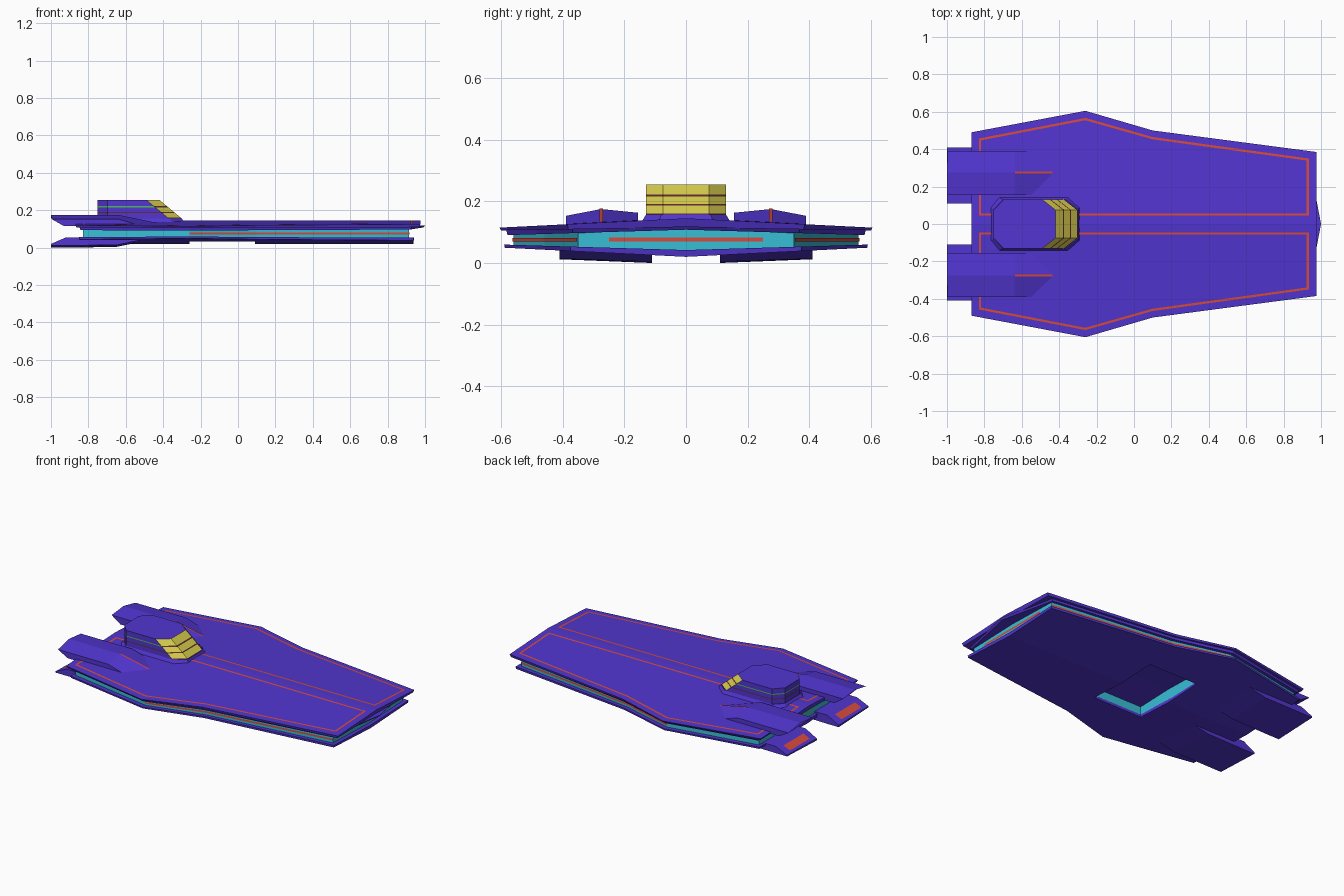
import bpy, bmesh
from mathutils import Vector

if "Cube" in bpy.data.objects:
    bpy.data.objects.remove(bpy.data.objects["Cube"])


def material(name, rgb):
    m = bpy.data.materials.new(name)
    m.use_nodes = True
    m.diffuse_color = (*rgb, 1)
    m.node_tree.nodes["Principled BSDF"].inputs["Base Color"].default_value = (*rgb, 1)
    return m


PURPLE = material("hull purple", (.084, .036, .631))
ORANGE = material("trim orange", (.68, .07, .045))
CYAN = material("core cyan", (.04, .515, .67))
YELLOW = material("window yellow", (.69, .62, .076))
GREEN = material("light green", (.08, .5, .1))
MAROON = material("seam maroon", (.12, .025, .03))


def build(name, verts, faces, mats, slots=None):
    """Create a flat shaded object with outward normals."""
    me = bpy.data.meshes.new(name)
    me.from_pydata(verts, [], faces)
    for m in mats:
        me.materials.append(m)
    for p, s in zip(me.polygons, slots or []):
        p.material_index = s
    bm = bmesh.new()
    bm.from_mesh(me)
    bmesh.ops.recalc_face_normals(bm, faces=bm.faces)
    bm.to_mesh(me)
    bm.free()
    ob = bpy.data.objects.new(name, me)
    bpy.context.collection.objects.link(ob)
    return ob


def ridged_plate(name, half, nose, top, bottom, mat, taper=1.0):
    """Plate with a centre ridge: top and bottom are (z at centre, slope by |y|)."""
    loop = [(half[0][0], 0)] + half + [(nose, 0)]
    loop += [(x, -y) for x, y in reversed(half)]
    n, h = len(loop), len(half) + 2
    verts = [(x, y, top[0] + top[1] * abs(y)) for x, y in loop]
    verts += [(x * taper, y * taper, bottom[0] + bottom[1] * abs(y)) for x, y in loop]
    port, starboard = list(range(h)), list(range(h - 1, n)) + [0]
    faces = [port, starboard, [i + n for i in port], [i + n for i in starboard]]
    faces += [(i, (i + 1) % n, (i + 1) % n + n, i + n) for i in range(n)]
    return build(name, verts, faces, [mat])


def loft(name, sections, mats, rule=lambda band, side: 0):
    """Skin between matching rings, with end caps; rule picks the material slot."""
    n = len(sections[0])
    verts = [v for s in sections for v in s]
    faces, slots = [], []
    for b in range(len(sections) - 1):
        for i in range(n):
            j = (i + 1) % n
            faces.append((b * n + i, b * n + j, (b + 1) * n + j, (b + 1) * n + i))
            slots.append(rule(b, i))
    faces += [list(range(n)), list(range(len(verts) - n, len(verts)))]
    return build(name, verts, faces, mats, slots + [0, 0])


def deck_z(y):
    return .145 - .05 * abs(y)


# Layered hull
deck = [(-.87, .49), (-.26, .605), (.1, .5), (.975, .385)]
ridged_plate("upper_deck", deck, .975, (.145, -.05), (.115, -.015), PURPLE, .992)
middle = [(-.85, .475), (-.26, .585), (.1, .485), (.93, .37)]
ridged_plate("nose_plate", middle, 1.0, (.118, -.01), (.108, -.03), PURPLE, .99)
belly = [(-.85, .475), (-.26, .59), (.1, .485), (.94, .375)]
lower = ridged_plate("belly_plate", belly, .94, (.042, .03), (.02, .05), PURPLE, .997)
core_line = [(-.83, .45), (-.26, .56), (.1, .46), (.915, .35)]
core = ridged_plate("core_band", core_line, .915, (.112, -.03), (.038, .03), CYAN)

# Hangar opening in the belly
bpy.ops.mesh.primitive_cube_add(size=1, location=(-.085, 0, .05))
cutter = bpy.context.object
cutter.name = "hangar_cutter"
cutter.scale = (.35, .5, .14)
cutter.hide_render = True
cutter.display_type = 'WIRE'
for ob in (lower, core):
    mod = ob.modifiers.new("hangar", 'BOOLEAN')
    mod.operation, mod.object, mod.solver = 'DIFFERENCE', cutter, 'EXACT'
bpy.context.view_layer.update()
for ob in (lower, core):
    result = bpy.data.meshes.new_from_object(ob.evaluated_get(bpy.context.evaluated_depsgraph_get()))
    ob.modifiers.clear()
    ob.data = result
bpy.data.objects.remove(cutter)


def deck_stripe(name, points, width):
    """Closed thin ribbon lying on the deck, inset towards its inside."""
    n, verts = len(points), []
    for off in (0, width):
        for i, p in enumerate(points):
            p, a, b = Vector(p), Vector(points[i - 1]), Vector(points[(i + 1) % n])
            u, v = (p - a).normalized(), (b - p).normalized()
            nu, nv = Vector((-u.y, u.x)), Vector((-v.y, v.x))
            q = p + (nu + nv) * (off / (1 + nu.dot(nv)))
            verts.append((q.x, q.y, deck_z(q.y) + .002))
    faces = [(i, (i + 1) % n, (i + 1) % n + n, i + n) for i in range(n)]
    return build(name, verts, faces, [ORANGE])


def wall_stripe(name, points, z, height, mat):
    """Thin upright ribbon."""
    verts = [(x, y, z + s * height / 2) for s in (-1, 1) for x, y in points]
    n = len(points)
    return build(name, verts, [(i, i + 1, i + 1 + n, i + n) for i in range(n - 1)], [mat])


outline = [(-.83, .045), (.935, .045), (.935, .35), (.1, .465), (-.26, .567), (-.83, .457)]
for side, s in (("left", 1), ("right", -1)):
    pts = [(x, y * s) for x, y in outline]
    deck_stripe("deck_stripe_" + side, pts if s > 0 else pts[::-1], .012)
    wall_stripe("core_stripe_" + side, [(-.26, .563 * s), (.1, .463 * s), (.916, .353 * s)],
                .075, .011, ORANGE)
wall_stripe("core_stripe_front", [(.918, -.25), (.918, .25)], .076, .012, ORANGE)
for k, z in enumerate((.065, .085)):
    wall_stripe("rear_light_%d" % k, [(-.833, -.1), (-.833, .1)], z, .006, GREEN)


# Engine pods, above and below on each side
for side, s in (("left", 1), ("right", -1)):
    rim = [(.155, .12), (.155, .163), (.275, .175), (.39, .153), (.39, .115)]
    rear = [(-.93 - .07 * min(1, (z - .115) / .04), y * s, z) for y, z in rim]
    mid = [(-.64, y * s, z) for y, z in rim]
    front = [(-.55, .155 * s, .12), (-.55, .155 * s, .138), (-.43, .275 * s, .132),
             (-.55, .39 * s, .126), (-.55, .39 * s, .115)]
    loft("upper_pod_" + side, [rear, mid, front], [PURPLE])
    build("pod_stripe_" + side,
          [(x, (.275 + d) * s, z) for x, z in ((-.635, .1765), (-.435, .1345)) for d in (-.005, .005)],
          [(0, 1, 3, 2)], [ORANGE])

    def ring(x, zs):
        return [(x, y * s, z) for y, z in zip((.11, .41, .41, .11), zs)]

    loft("lower_pod_" + side,
         [ring(-1, (0, .012, .02, .012)), ring(-.92, (0, .012, .055, .055)),
          ring(-.65, (.004, .014, .055, .055)), ring(-.5, (.035, .045, .055, .055))], [PURPLE])
    build("exhaust_" + side,
          [(x, y * s, z) for x, z in ((-.985, .0265), (-.94, .0475)) for y in (.16, .36)],
          [(0, 1, 3, 2)], [ORANGE])


def octagon(back, front, cx, half, flat, z):
    """Ring with chamfered corners, walking round from the front face."""
    side = [(front, flat), (front - cx, half), (back + cx * .75, half), (back, flat)]
    return [(x, y, z) for x, y in side] + [(x, -y, z) for x, y in reversed(side)]


# Bridge base and tower
loft("bridge_base", [octagon(-.775, -.285, .065, .146, .09, .13),
                     octagon(-.75, -.3, .065, .13, .08, .157)], [PURPLE])
levels = [.155, .16, .186, .191, .216, .222, .255]
tower = [octagon(-.75, -.3 - 1.2 * (z - .155), .07, .13, .075, z) for z in levels]


def tower_colour(band, side):
    if side in (0, 7, 6):
        return 2 if band in (0, 2, 4) else 1
    return {2: 2, 4: 3}.get(band, 0)


loft("bridge_tower", tower, [PURPLE, YELLOW, MAROON, GREEN], tower_colour)
